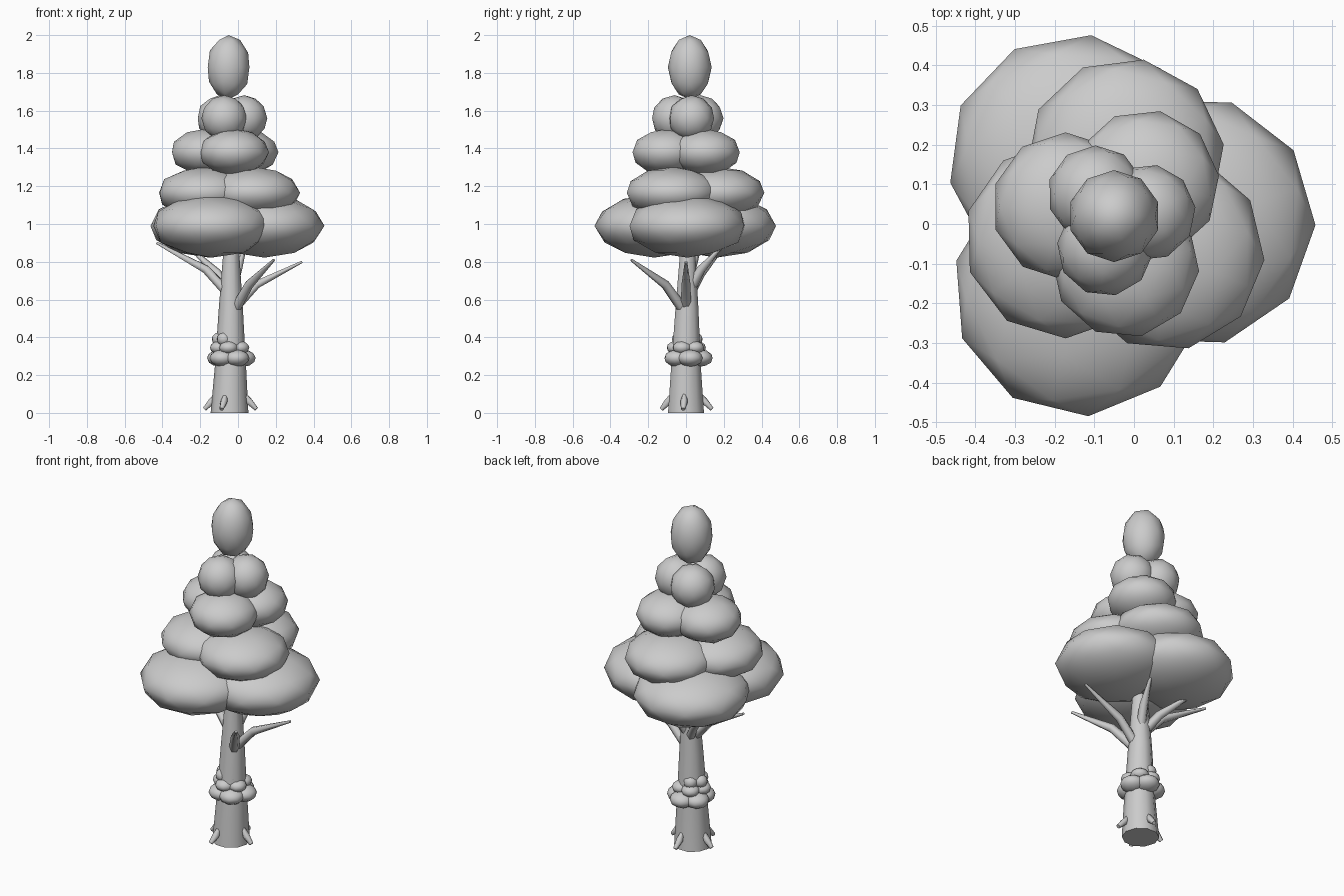
import bpy, bmesh, math
from mathutils import Vector

if "Cube" in bpy.data.objects:
    bpy.data.objects.remove(bpy.data.objects["Cube"])


def finish(name, bm):
    bmesh.ops.recalc_face_normals(bm, faces=bm.faces)
    for f in bm.faces:
        f.smooth = True
    me = bpy.data.meshes.new(name)
    bm.to_mesh(me)
    bm.free()
    ob = bpy.data.objects.new(name, me)
    bpy.context.collection.objects.link(ob)
    return ob


def blob(name, loc, r, rz, turn=0.0):
    """Low-poly squashed ball of leaves."""
    bm = bmesh.new()
    bmesh.ops.create_icosphere(bm, subdivisions=2, radius=1)
    ob = finish(name, bm)
    ob.location, ob.scale, ob.rotation_euler.z = loc, (r, r, rz), turn
    return ob


def ring_of_blobs(name, centre, dist, first, count, r, rz):
    for i in range(count):
        a = math.radians(first + 360 / count * i)
        x, y, z = centre
        blob(f"{name}_{i + 1}", (x + dist * math.cos(a), y + dist * math.sin(a), z), r, rz, a + 0.25)


def limb(name, path, radii, sides, flat=False):
    """Tapered tube along a path; flat keeps every ring horizontal."""
    pts = [Vector(p) for p in path]
    bm = bmesh.new()
    rings = []
    for i, p in enumerate(pts):
        d = pts[min(i + 1, len(pts) - 1)] - pts[max(i - 1, 0)]
        q = (Vector((0, 0, 1)) if flat else d).to_track_quat('Z', 'Y')
        rings.append([bm.verts.new(p + q @ Vector((radii[i] * math.cos(t), radii[i] * math.sin(t), 0)))
                      for t in (2 * math.pi * k / sides for k in range(sides))])
    for a, b in zip(rings, rings[1:]):
        for k in range(sides):
            n = (k + 1) % sides
            bm.faces.new((a[k], a[n], b[n], b[k]))
    bm.faces.new(rings[0])
    bm.faces.new(rings[-1])
    ob = finish(name, bm)
    for f in (ob.data.polygons[-1], ob.data.polygons[-2]):
        f.use_smooth = False
    return ob


# Trunk
limb("trunk", [(-0.045, 0, 0), (-0.04, 0, 0.24), (-0.038, 0.005, 0.55), (-0.035, 0.01, 0.95)],
     [0.1, 0.083, 0.064, 0.035], 10, flat=True)

# Root spurs
for i, deg in enumerate((-6, 84, 174, 250)):
    a = math.radians(deg)
    c, s = math.cos(a), math.sin(a)
    limb(f"root_{i + 1}", [(-0.04 + d * c, d * s, z) for d, z in ((0.075, 0.1), (0.1, 0.06), (0.138, 0.02))],
         [0.01, 0.02, 0.012], 6)

# Branches: base, bend, tip
branches = [
    ((-0.04, 0.0, 0.62), (-0.17, 0.03, 0.76), (-0.43, 0.08, 0.90)),
    ((-0.03, 0.0, 0.54), (0.1, 0.0, 0.68), (0.34, 0.0, 0.80)),
    ((-0.02, -0.01, 0.54), (0.06, -0.11, 0.68), (0.19, -0.29, 0.81)),
    ((-0.04, 0.02, 0.63), (-0.11, 0.08, 0.74), (-0.26, 0.2, 0.88)),
    ((-0.03, 0.02, 0.65), (0.0, 0.08, 0.76), (0.04, 0.19, 0.88)),
]
for i, path in enumerate(branches):
    limb(f"branch_{i + 1}", path, [0.028, 0.024, 0.007], 6)

# Leafy collar around the trunk
ring_of_blobs("collar_low", (-0.038, 0.01, 0.29), 0.065, 10, 5, 0.068, 0.046)
ring_of_blobs("collar_mid", (-0.042, 0.005, 0.345), 0.058, 46, 5, 0.05, 0.036)
ring_of_blobs("collar_top", (-0.055, 0.005, 0.39), 0.046, 30, 5, 0.038, 0.037)

# Canopy tiers, three clumps each, and the crown
ring_of_blobs("canopy_tier_1", (-0.05, 0, 0.99), 0.19, 2, 3, 0.318, 0.168)
ring_of_blobs("canopy_tier_2", (-0.04, 0.02, 1.165), 0.15, -37, 3, 0.25, 0.138)
ring_of_blobs("canopy_tier_3", (-0.055, 0.015, 1.38), 0.12, 46, 3, 0.187, 0.124)
ring_of_blobs("canopy_tier_4", (-0.045, 0.015, 1.56), 0.08, 10, 3, 0.122, 0.122)
blob("crown", (-0.05, 0.02, 1.83), 0.116, 0.17)
